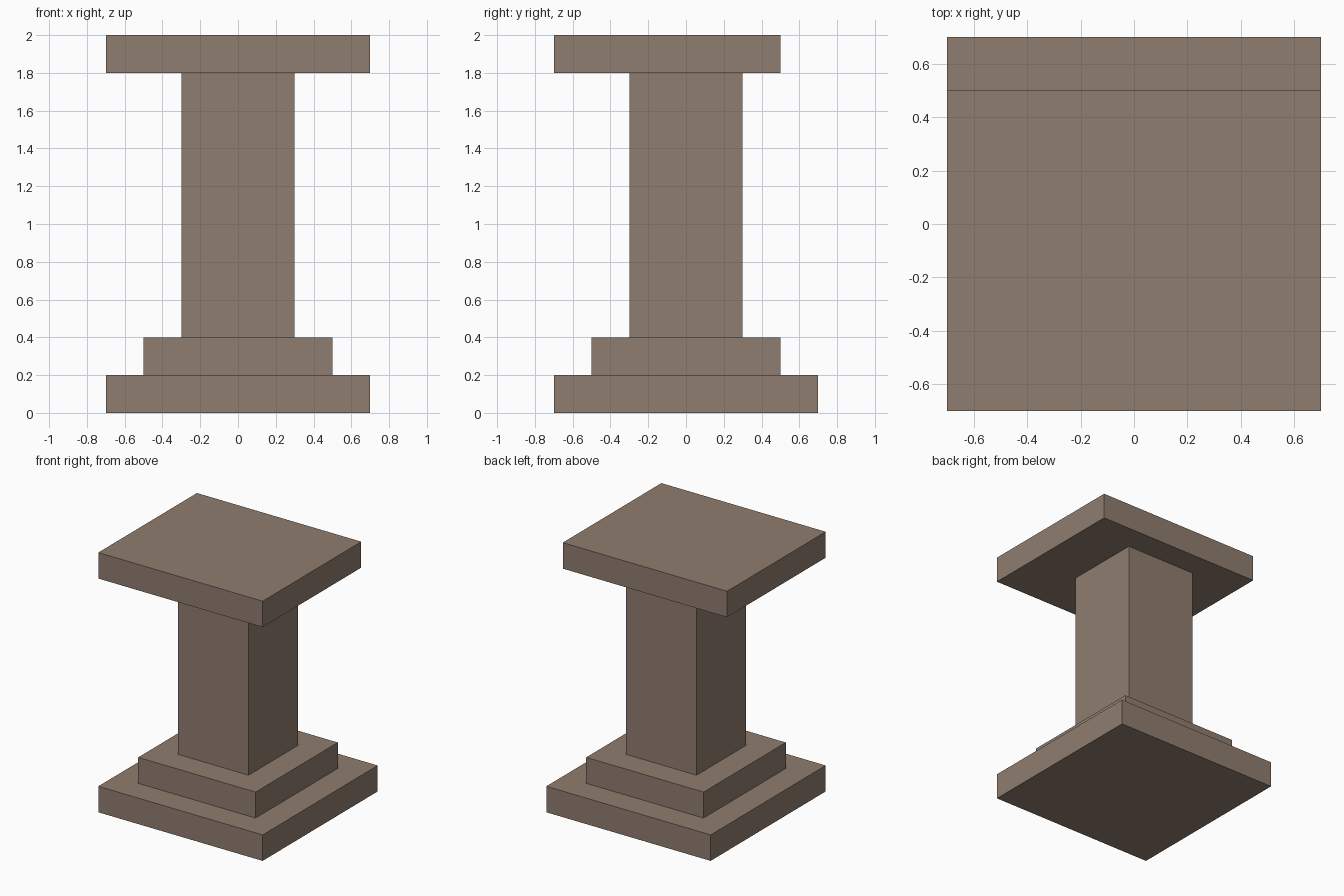
import bpy
import bmesh
from mathutils import Matrix, Vector

cube = bpy.data.objects.get("Cube")
if cube:
    bpy.data.objects.remove(cube, do_unlink=True)

# Single brown stone material
COLOUR = (0.275, 0.205, 0.159, 1.0)
stone = bpy.data.materials.new("brown_stone")
stone.use_nodes = True
stone.diffuse_color = COLOUR
bsdf = stone.node_tree.nodes["Principled BSDF"]
bsdf.inputs["Base Color"].default_value = COLOUR
bsdf.inputs["Roughness"].default_value = 0.9


def block(name, low, high):
    """Add a flat-shaded box between two opposite corners."""
    low, high = Vector(low), Vector(high)
    bm = bmesh.new()
    bmesh.ops.create_cube(bm, size=1.0, matrix=Matrix.Diagonal((*(high - low), 1.0)))
    mesh = bpy.data.meshes.new(name)
    bm.to_mesh(mesh)
    bm.free()
    mesh.materials.append(stone)
    obj = bpy.data.objects.new(name, mesh)
    obj.location = (low + high) / 2
    bpy.context.collection.objects.link(obj)
    return obj


# Stepped base
block("base_plinth", (-0.7, -0.7, 0.0), (0.7, 0.7, 0.2))
block("base_step", (-0.5, -0.5, 0.2), (0.5, 0.5, 0.4))

# Square shaft
block("shaft", (-0.3, -0.3, 0.4), (0.3, 0.3, 1.8))

# Top slab, shorter at the back
block("top_slab", (-0.7, -0.7, 1.8), (0.7, 0.5, 2.0))
